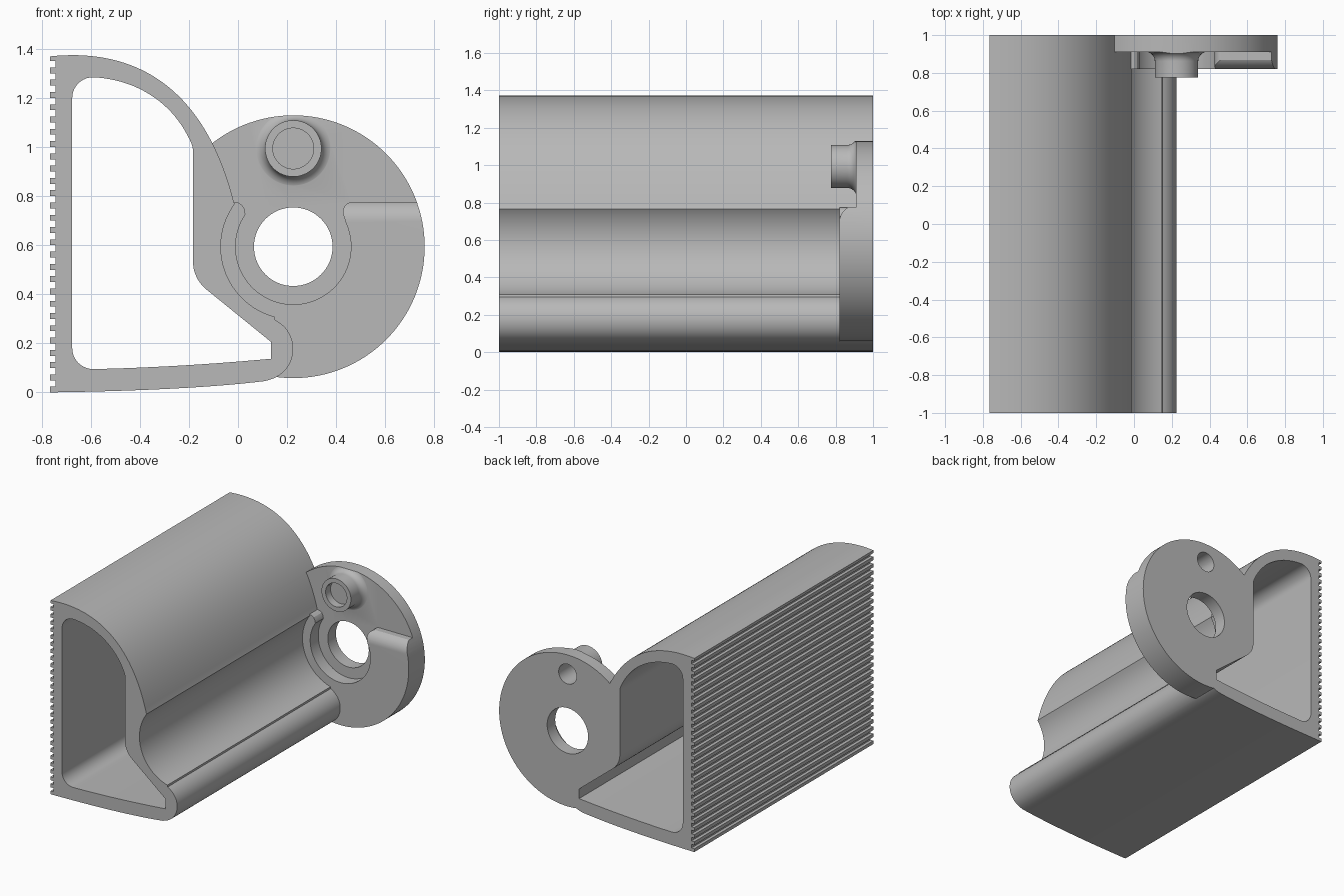
import bpy, bmesh, math
from mathutils import Vector

cube = bpy.data.objects.get("Cube")
if cube:
    bpy.data.objects.remove(cube, do_unlink=True)

grey = bpy.data.materials.new("light_grey")
grey.use_nodes = True
GREY = (0.48, 0.48, 0.48, 1)
grey.diffuse_color = GREY
grey.node_tree.nodes["Principled BSDF"].inputs["Base Color"].default_value = GREY

HUB = (0.225, 0.593)
PIN = (0.225, 0.993)


def arc(centre, r, a0, a1, n=24):
    return [(centre[0] + r * math.cos(math.radians(a0 + (a1 - a0) * i / n)),
             centre[1] + r * math.sin(math.radians(a0 + (a1 - a0) * i / n)))
            for i in range(n + 1)]


def circle(centre, r, n=96):
    return arc(centre, r, 0, 360, n)[:-1]


def bezier(p0, p1, p2, p3, n=24):
    out = []
    for i in range(n + 1):
        t = i / n
        s = 1 - t
        out.append(tuple(s**3 * a + 3 * s * s * t * b + 3 * s * t * t * c + t**3 * d
                         for a, b, c, d in zip(p0, p1, p2, p3)))
    return out


def finish(name, bm):
    bmesh.ops.remove_doubles(bm, verts=bm.verts, dist=1e-5)
    bmesh.ops.recalc_face_normals(bm, faces=bm.faces)
    me = bpy.data.meshes.new(name)
    bm.to_mesh(me)
    bm.free()
    me.materials.append(grey)
    ob = bpy.data.objects.new(name, me)
    bpy.context.collection.objects.link(ob)
    return ob


def prism(name, points, start, end, place=lambda p, d: (p[0], d, p[1])):
    """Closed outline swept from start to end, along y by default."""
    bm = bmesh.new()
    face = bm.faces.new([bm.verts.new(place(p, start)) for p in points])
    side = bmesh.ops.extrude_face_region(bm, geom=[face])["geom"]
    shift = Vector(place((0, 0), end)) - Vector(place((0, 0), start))
    bmesh.ops.translate(bm, vec=shift, verts=[v for v in side if isinstance(v, bmesh.types.BMVert)])
    return finish(name, bm)


def combine(ob, other, operation):
    other.hide_render = True
    mod = ob.modifiers.new("combine", "BOOLEAN")
    mod.operation, mod.solver, mod.object = operation, "EXACT", other
    bpy.ops.object.select_all(action="DESELECT")
    bpy.context.view_layer.objects.active = ob
    ob.select_set(True)
    bpy.ops.object.modifier_apply(modifier=mod.name)
    bpy.data.objects.remove(other, do_unlink=True)


# End plate: oversized blank with the stepped recess cut around the hub
plate = prism("end_plate", circle(HUB, 0.6), 0.82, 1)
recess = [(-0.5, 0.775), (-0.02, 0.775), (0.0, 0.773), (0.017, 0.762), (0.027, 0.745)]
recess += arc(HUB, 0.235, 146, 384, 64)
recess += arc((0.467, 0.735), 0.04, 205, 90, 10)
recess += [(0.9, 0.775), (0.9, 1.4), (-0.5, 1.4)]
combine(plate, prism("recess_cutter", recess, 0.6, 0.91), "DIFFERENCE")

# Rounded top edge of the right shoulder, outline in y and z
corner = arc((0.91, 0.695), 0.09, 180, 117, 12)
corner += [(corner[-1][0], 0.85), (0.75, 0.85), (0.75, 0.695)]
rounding = [(y, min(z, 0.9)) for y, z in corner]
combine(plate, prism("rounding_cutter", rounding, 0.42, 0.9,
                     lambda p, d: (d, p[0], p[1])), "DIFFERENCE")

# Pin boss with a flared foot, turned about y
profile = [(0, 0.775), (0.115, 0.775)]
profile += arc((0.165, 0.862), 0.05, 180, 90, 10) + [(0.165, 0.95), (0, 0.95)]
bm = bmesh.new()
verts = [bm.verts.new((PIN[0] + r, y, PIN[1])) for r, y in profile]
edges = [bm.edges.new(pair) for pair in zip(verts, verts[1:])]
bmesh.ops.spin(bm, geom=verts + edges, cent=(PIN[0], 0, PIN[1]), axis=(0, 1, 0),
               angle=math.tau, steps=64)
combine(plate, finish("pin_boss", bm), "UNION")

# Trim to the round rim
combine(plate, prism("rim_trim", circle(HUB, 0.535, 128), 0.5, 1.2), "INTERSECT")

# Hub hole, and pin hole with its counterbore
for centre, r, end in ((HUB, 0.16, 1.2), (PIN, 0.07, 1.2), (PIN, 0.083, 0.83)):
    combine(plate, prism("hole_cutter", circle(centre, r, 64), 0.5, end), "DIFFERENCE")

# Body outline: underside, round lip, concave seat, curved back
outline = bezier((-0.765, 0), (-0.4, 0.005), (-0.1, 0.02), (0.11, 0.046), 16)
outline += arc((0.095, 0.177), 0.13, -75, 65, 24)
outline += arc(HUB, 0.295, 255, 144, 40)
outline += bezier((-0.017, 0.775), (-0.12, 1.18), (-0.36, 1.41), (-0.765, 1.368), 40)

# Row of grooves down the flat side
pitch, count = 0.05, 27
for i in reversed(range(count)):
    z = 0.023 + i * pitch
    outline += [(-0.765, z + 0.026), (-0.743, z + 0.026), (-0.743, z), (-0.765, z)]
body = prism("hollow_body", outline, -1, 1)
combine(body, plate, "UNION")

# Hollow running the full length
hollow = arc((-0.59, 0.18), 0.085, 180, 270, 10)
hollow += bezier((-0.58, 0.095), (-0.35, 0.1), (-0.1, 0.115), (0.135, 0.137), 12)
hollow += [(0.135, 0.205)]
hollow += bezier((-0.13, 0.42), (-0.165, 0.45), (-0.183, 0.49), (-0.183, 0.53), 10)
hollow += bezier((-0.183, 0.98), (-0.183, 1.0), (-0.19, 1.015), (-0.197, 1.03), 6)
hollow += bezier((-0.205, 1.045), (-0.28, 1.19), (-0.42, 1.27), (-0.575, 1.282), 20)
hollow += arc((-0.59, 1.198), 0.085, 90, 180, 10)
combine(body, prism("hollow_cutter", hollow, -1.2, 1.2), "DIFFERENCE")

bpy.ops.object.select_all(action="DESELECT")
body.select_set(True)
bpy.context.view_layer.objects.active = body
bpy.ops.object.shade_smooth_by_angle(angle=math.radians(25))
